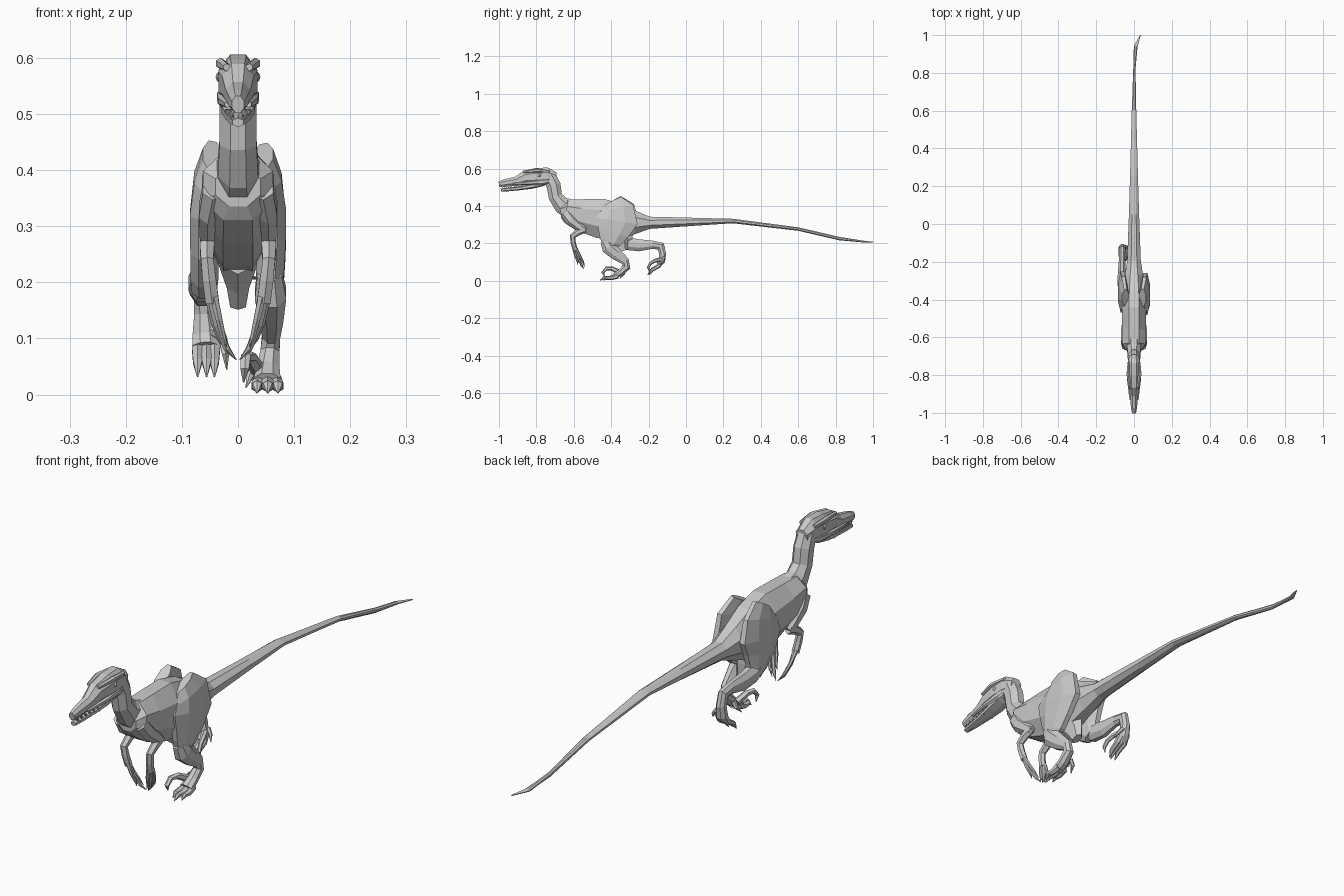
import bpy, bmesh, math
from mathutils import Vector


def loft(name, rings, sides=8, flip=1):
    """Skin a chain of rings (x, y, z, half width, half height) lying across the path."""
    bm = bmesh.new()
    pts = [Vector((r[0] * flip, r[1], r[2])) for r in rings]
    k = 1 / math.cos(math.pi / sides)
    loops = []
    for i, r in enumerate(rings):
        t = (pts[min(i + 1, len(pts) - 1)] - pts[max(i - 1, 0)]).normalized()
        side = Vector((1, 0, 0))
        side = (side - t * side.dot(t)).normalized()
        up = side.cross(t)
        loop = []
        for j in range(sides):
            a = 2 * math.pi * (j + 0.5) / sides
            loop.append(bm.verts.new(pts[i] + side * r[3] * k * math.cos(a) + up * r[4] * k * math.sin(a)))
        loops.append(loop)
    for a, b in zip(loops, loops[1:]):
        for j in range(sides):
            n = (j + 1) % sides
            bm.faces.new((a[j], a[n], b[n], b[j]))
    bm.faces.new(loops[0])
    bm.faces.new(loops[-1])
    bmesh.ops.recalc_face_normals(bm, faces=bm.faces)
    mesh = bpy.data.meshes.new(name)
    bm.to_mesh(mesh)
    bm.free()
    ob = bpy.data.objects.new(name, mesh)
    bpy.context.collection.objects.link(ob)
    return ob


def digit(name, path, r, flip=1):
    """Tapering toe or finger with a sharp claw tip."""
    n = len(path) - 1
    taper = [r * (1 - 0.5 * i / n) for i in range(n)] + [r * 0.1]
    return loft(name, [(*p, w, w) for p, w in zip(path, taper)], 6, flip)


# Body and tail, chest to tail tip: x, y, top, bottom, half width
profile = [
    (0, -.67, .405, .335, .040), (0, -.64, .435, .310, .062),
    (0, -.57, .438, .268, .064), (0, -.46, .440, .228, .064),
    (0, -.36, .415, .215, .060), (0, -.27, .375, .250, .048),
    (0, -.195, .343, .278, .036), (0, .05, .337, .295, .027),
    (0, .25, .332, .308, .021), (0, .6, .286, .268, .012),
    (.002, .82, .235, .217, .006), (.009, .94, .216, .206, .010),
    (.034, 1.0, .209, .205, .002)]
loft("body_and_tail", [(x, y, (t + b) / 2, w, (t - b) / 2) for x, y, t, b, w in profile])
loft("belly_keel", [(0, -.38, .25, .035, .06), (0, -.35, .20, .02, .04), (0, -.335, .16, .014, .022)], 6)

# Neck
loft("neck", [(0, -.60, .375, .045, .058), (0, -.665, .405, .036, .046), (0, -.698, .45, .033, .037),
              (0, -.708, .51, .033, .038), (0, -.728, .553, .030, .038), (0, -.76, .57, .026, .033)])

# Head
skull = [(-1.0, .532, .502, .011), (-.97, .543, .502, .016), (-.905, .558, .508, .022),
         (-.86, .590, .512, .028), (-.80, .603, .512, .035), (-.74, .606, .515, .034),
         (-.695, .580, .530, .024)]
loft("skull", [(0, y, (t + b) / 2, w, (t - b) / 2) for y, t, b, w in skull])
jaw = [(-.99, .492, .478, .010), (-.95, .497, .480, .015), (-.88, .505, .487, .022),
       (-.82, .520, .495, .029), (-.77, .530, .507, .030), (-.73, .545, .525, .024)]
loft("lower_jaw", [(0, y, (t + b) / 2, w, (t - b) / 2) for y, t, b, w in jaw], 6)

for s, label in ((1, "right"), (-1, "left")):
    # Brow, eye and cheek
    loft(label + "_brow", [(.020, -.87, .583, .006, .006), (.031, -.80, .590, .008, .009),
                           (.028, -.73, .586, .006, .007)], 6, s)
    bpy.ops.mesh.primitive_uv_sphere_add(segments=8, ring_count=6, radius=.012,
                                         location=(s * .028, -.785, .566))
    bpy.context.object.name = label + "_eye"
    loft(label + "_cheek", [(.019, -.93, .517, .005, .005), (.029, -.83, .524, .007, .009),
                            (.031, -.76, .530, .006, .014), (.024, -.72, .54, .004, .01)], 6, s)
    # Teeth
    for i in range(6):
        y = -.982 + .022 * i
        x = .009 + .0022 * i
        loft(label + "_upper_tooth", [(x, y, .508, .003, .004), (x, y + .003, .492, .0004, .0004)], 4, s)
        loft(label + "_lower_tooth", [(x, y + .010, .490, .003, .003),
                                      (x, y + .010, .503, .0004, .0004)], 4, s)
    # Arm and hand
    loft(label + "_upper_arm", [(.045, -.645, .365, .018, .026), (.054, -.615, .325, .016, .026),
                                (.055, -.565, .285, .013, .02), (.054, -.54, .268, .011, .015)], 6, s)
    loft(label + "_forearm", [(.054, -.538, .275, .011, .015), (.055, -.575, .262, .013, .016),
                              (.055, -.607, .238, .011, .014), (.051, -.603, .205, .012, .012),
                              (.046, -.592, .165, .012, .012)], 6, s)
    digit(label + "_inner_finger", [(.043, -.600, .175, ), (.034, -.592, .135), (.027, -.580, .105),
                                    (.020, -.578, .085)], .007, s)
    digit(label + "_middle_finger", [(.047, -.592, .175), (.037, -.576, .125), (.020, -.558, .082),
                                     (.003, -.545, .062)], .008, s)
    digit(label + "_outer_finger", [(.052, -.588, .175), (.043, -.565, .13), (.032, -.550, .10),
                                    (.017, -.542, .075)], .007, s)

# Standing leg
loft("right_thigh", [(.045, -.39, .425, .018, .05), (.056, -.37, .385, .022, .09),
                     (.060, -.37, .32, .026, .112), (.060, -.39, .26, .025, .085),
                     (.057, -.405, .21, .025, .058), (.056, -.42, .18, .022, .03)])
loft("right_shin", [(.056, -.435, .215, .022, .025), (.058, -.415, .18, .028, .038),
                    (.060, -.37, .14, .021, .032), (.059, -.325, .105, .016, .022),
                    (.057, -.318, .075, .017, .022), (.054, -.35, .045, .020, .018),
                    (.052, -.385, .024, .024, .016)])
for i, (x, length) in enumerate(((.034, .065), (.053, .085), (.071, .065))):
    digit("right_toe_%d" % i, [(.052 + (x - .052) * .7, -.365, .025), (x, -.375 - length * .4, .015),
                               (x, -.375 - length * .75, .016), (x, -.375 - length, .003)], .012)
digit("right_sickle_claw", [(.035, -.355, .045), (.022, -.395, .066), (.014, -.425, .066),
                            (.012, -.445, .045), (.010, -.435, .022)], .012)
digit("right_rear_toe", [(.035, -.335, .055), (.022, -.335, .035), (.014, -.355, .012)], .009)

# Raised trailing leg
loft("left_thigh", [(.045, -.39, .425, .018, .05), (.056, -.365, .385, .022, .09),
                    (.060, -.36, .32, .026, .108), (.060, -.355, .26, .025, .085),
                    (.060, -.335, .215, .025, .055), (.060, -.32, .185, .022, .03)], 8, -1)
loft("left_shin", [(.062, -.355, .215, .020, .022), (.064, -.31, .198, .024, .034),
                   (.064, -.25, .190, .021, .032), (.063, -.18, .193, .016, .022),
                   (.062, -.135, .185, .016, .023), (.061, -.125, .145, .017, .019),
                   (.059, -.13, .105, .022, .018), (.058, -.145, .085, .022, .014)], 8, -1)
for i, (x, length) in enumerate(((.042, .050), (.056, .060), (.072, .055))):
    digit("left_toe_%d" % i, [(.058 + (x - .058) * .7, -.130, .105), (x, -.145, .080),
                              (x, -.155 - length * .5, .058), (x, -.145 - length, .032)], .012, -1)
digit("left_sickle_claw", [(.045, -.135, .115), (.032, -.165, .108), (.026, -.188, .095),
                           (.022, -.202, .072), (.020, -.195, .045)], .010, -1)
digit("left_rear_toe", [(.044, -.118, .125), (.028, -.125, .105), (.016, -.14, .085)], .008, -1)
